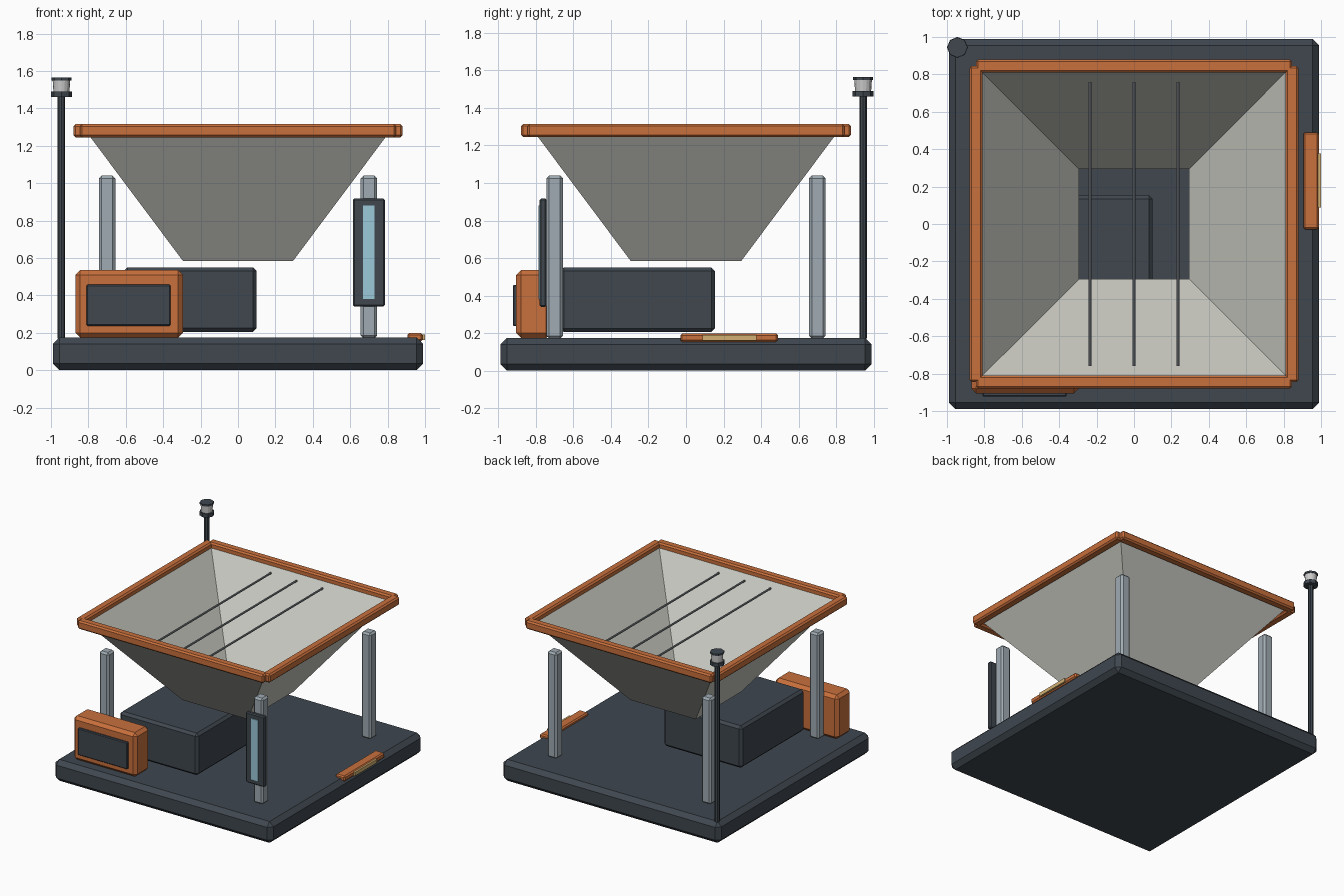
import bpy, bmesh
from math import pi
from mathutils import Matrix, Vector

if "Cube" in bpy.data.objects:
    bpy.data.objects.remove(bpy.data.objects["Cube"])


def material(name, r, g, b):
    m = bpy.data.materials.new(name)
    m.diffuse_color = (r, g, b, 1)
    m.use_nodes = True
    m.node_tree.nodes["Principled BSDF"].inputs["Base Color"].default_value = m.diffuse_color
    return m


DARK = material("dark_paint", 0.05, 0.063, 0.078)
ORANGE = material("orange_paint", 0.58, 0.16, 0.045)
STEEL = material("steel", 0.35, 0.41, 0.45)
SHEET = material("hopper_sheet", 0.60, 0.60, 0.55)
ROD = material("rod_steel", 0.25, 0.28, 0.30)
GLASS = material("glass", 0.33, 0.58, 0.70)
LENS = material("lens", 0.80, 0.80, 0.80)
BRASS = material("brass", 0.65, 0.44, 0.17)


def finish(name, bm, mat):
    bmesh.ops.recalc_face_normals(bm, faces=bm.faces)
    me = bpy.data.meshes.new(name)
    bm.to_mesh(me)
    bm.free()
    me.materials.append(mat)
    ob = bpy.data.objects.new(name, me)
    bpy.context.collection.objects.link(ob)
    return ob


def box(name, x, y, z, mat, bevel=0.0):
    """Box from (min, max) ranges with chamfered edges."""
    bm = bmesh.new()
    size = [r[1] - r[0] for r in (x, y, z)]
    mid = [(r[0] + r[1]) / 2 for r in (x, y, z)]
    bmesh.ops.create_cube(bm, size=1, matrix=Matrix.LocRotScale(Vector(mid), None, Vector(size)))
    if bevel:
        bmesh.ops.bevel(bm, geom=bm.edges[:], offset=bevel, segments=1, affect='EDGES')
    return finish(name, bm, mat)


def cone(name, x, y, z0, z1, r0, r1, mat, sides=8):
    bm = bmesh.new()
    bmesh.ops.create_cone(bm, cap_ends=True, segments=sides, radius1=r0, radius2=r1, depth=z1 - z0,
                          matrix=Matrix.Translation((x, y, (z0 + z1) / 2)))
    return finish(name, bm, mat)


# Base slab
box("base", (-0.99, 0.99), (-0.99, 0.99), (0, 0.175), DARK, 0.035)

# Four posts
for sx, nx in ((-1, "left"), (1, "right")):
    for sy, ny in ((-1, "front"), (1, "back")):
        cx, cy = 0.7 * sx, 0.7 * sy
        box(f"{ny}_{nx}_post", (cx - 0.044, cx + 0.044), (cy - 0.044, cy + 0.044),
            (0.17, 1.04), STEEL, 0.015)

# Hopper: open square funnel
bm = bmesh.new()
rings = [[bm.verts.new((sx * h, sy * h, z)) for sx, sy in ((-1, -1), (1, -1), (1, 1), (-1, 1))]
         for h, z in ((0.295, 0.585), (0.815, 1.28))]
for i in range(4):
    j = (i + 1) % 4
    bm.faces.new((rings[0][i], rings[0][j], rings[1][j], rings[1][i]))
finish("hopper", bm, SHEET)

# Rim bars
for s, nx, ny in ((-1, "left", "front"), (1, "right", "back")):
    across = tuple(sorted((0.81 * s, 0.88 * s)))
    box(f"{ny}_rim", (-0.845, 0.845), across, (1.245, 1.315), ORANGE, 0.012)
    box(f"{nx}_rim", across, (-0.845, 0.845), (1.245, 1.315), ORANGE, 0.012)

# Grate rods across the hopper mouth
for i, x in enumerate((-0.235, 0, 0.235)):
    bm = bmesh.new()
    bmesh.ops.create_cone(bm, cap_ends=True, segments=8, radius1=0.008, radius2=0.008, depth=1.52,
                          matrix=Matrix.Translation((x, 0, 1.24)) @ Matrix.Rotation(pi / 2, 4, 'X'))
    finish(f"grate_rod_{i + 1}", bm, ROD)

# Motor housing and control box with panel
box("motor_housing", (-0.61, 0.10), (-0.67, 0.155), (0.205, 0.55), DARK, 0.02)
box("control_box", (-0.87, -0.295), (-0.905, -0.72), (0.175, 0.535), ORANGE, 0.025)
box("control_panel", (-0.81, -0.36), (-0.923, -0.88), (0.237, 0.457), DARK, 0.006)

# Level gauge on the front right post
box("gauge_frame", (0.615, 0.785), (-0.78, -0.743), (0.34, 0.918), DARK, 0.008)
box("gauge_glass", (0.669, 0.731), (-0.787, -0.76), (0.38, 0.88), GLASS)

# Side latch with brass insert
box("side_latch", (0.905, 0.988), (-0.03, 0.49), (0.153, 0.198), ORANGE, 0.01)
box("latch_insert", (0.96, 1.0), (0.087, 0.377), (0.161, 0.191), BRASS)

# Beacon mast
bx, by = -0.944, 0.944
cone("mast", bx, by, 0.17, 1.465, 0.02, 0.02, DARK)
cone("beacon_base", bx, by, 1.46, 1.49, 0.056, 0.056, DARK)
cone("beacon_lens", bx, by, 1.49, 1.552, 0.043, 0.047, LENS, 16)
cone("beacon_cap", bx, by, 1.55, 1.565, 0.054, 0.054, DARK)
